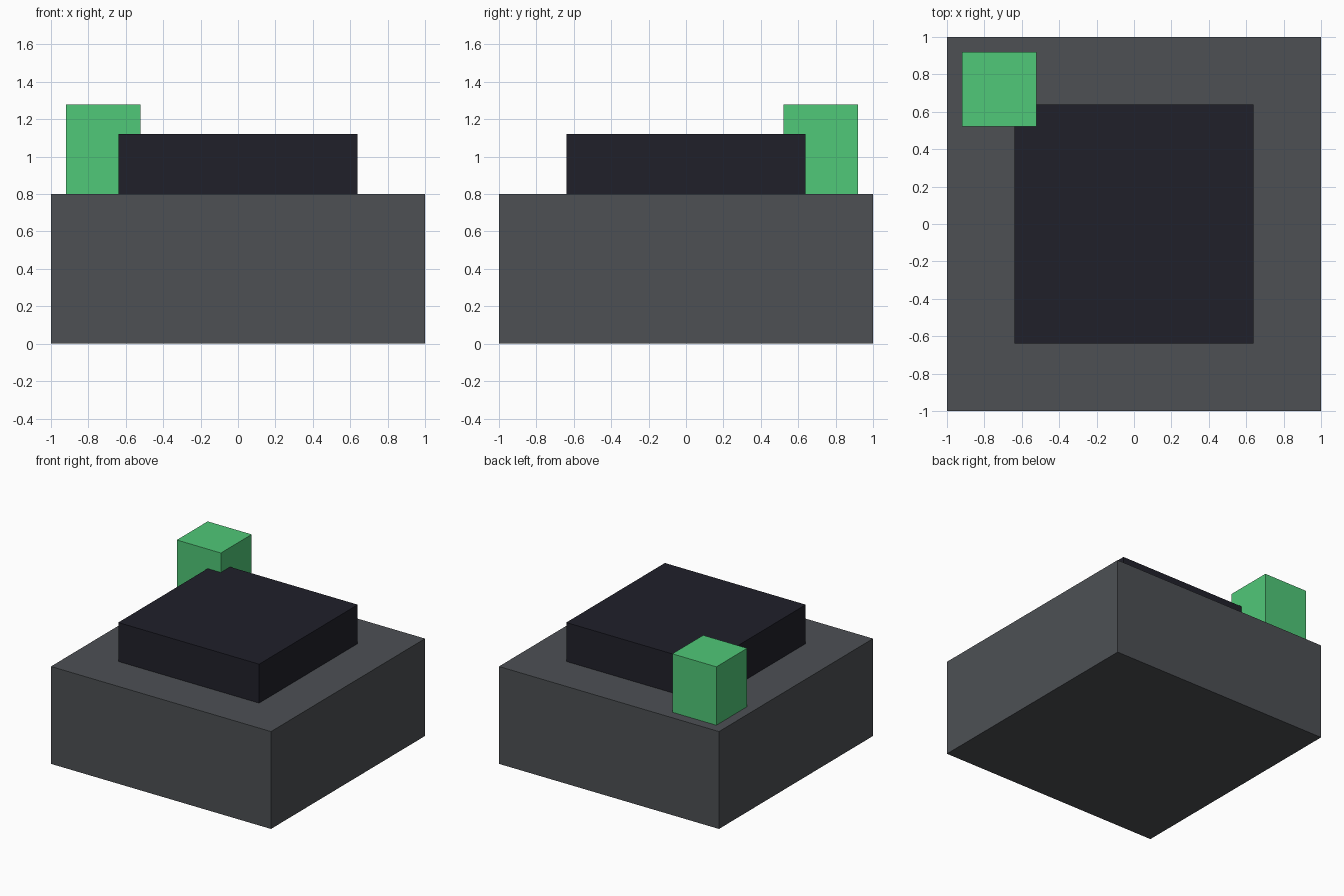
import bpy
import bmesh
from mathutils import Vector

if "Cube" in bpy.data.objects:
    bpy.data.objects.remove(bpy.data.objects["Cube"], do_unlink=True)


def linear(c):
    c /= 255
    return c / 12.92 if c <= 0.04045 else ((c + 0.055) / 1.055) ** 2.4


def make_material(name, rgb):
    mat = bpy.data.materials.new(name)
    mat.use_nodes = True
    color = (*[linear(c) for c in rgb], 1.0)
    mat.diffuse_color = color
    bsdf = next(n for n in mat.node_tree.nodes if n.type == "BSDF_PRINCIPLED")
    bsdf.inputs["Base Color"].default_value = color
    return mat


def box(name, low, high, mat):
    """Flat-shaded box between two opposite corners."""
    low, high = Vector(low), Vector(high)
    bm = bmesh.new()
    bmesh.ops.create_cube(bm, size=1.0)
    bmesh.ops.scale(bm, vec=high - low, verts=bm.verts)
    mesh = bpy.data.meshes.new(name)
    bm.to_mesh(mesh)
    bm.free()
    mesh.materials.append(mat)
    obj = bpy.data.objects.new(name, mesh)
    obj.location = (low + high) / 2
    bpy.context.collection.objects.link(obj)
    return obj


grey = make_material("slate grey", (77, 80, 84))
dark = make_material("dark navy", (32, 32, 42))
green = make_material("emerald green", (80, 200, 120))

# Wide base
box("base", (-1, -1, 0), (1, 1, 0.8), grey)
# Raised panel centred on the base
box("top_panel", (-0.64, -0.64, 0.8), (0.64, 0.64, 1.12), dark)
# Corner block, cutting into the panel's back corner
box("corner_block", (-0.92, 0.52, 0.8), (-0.52, 0.92, 1.28), green)
